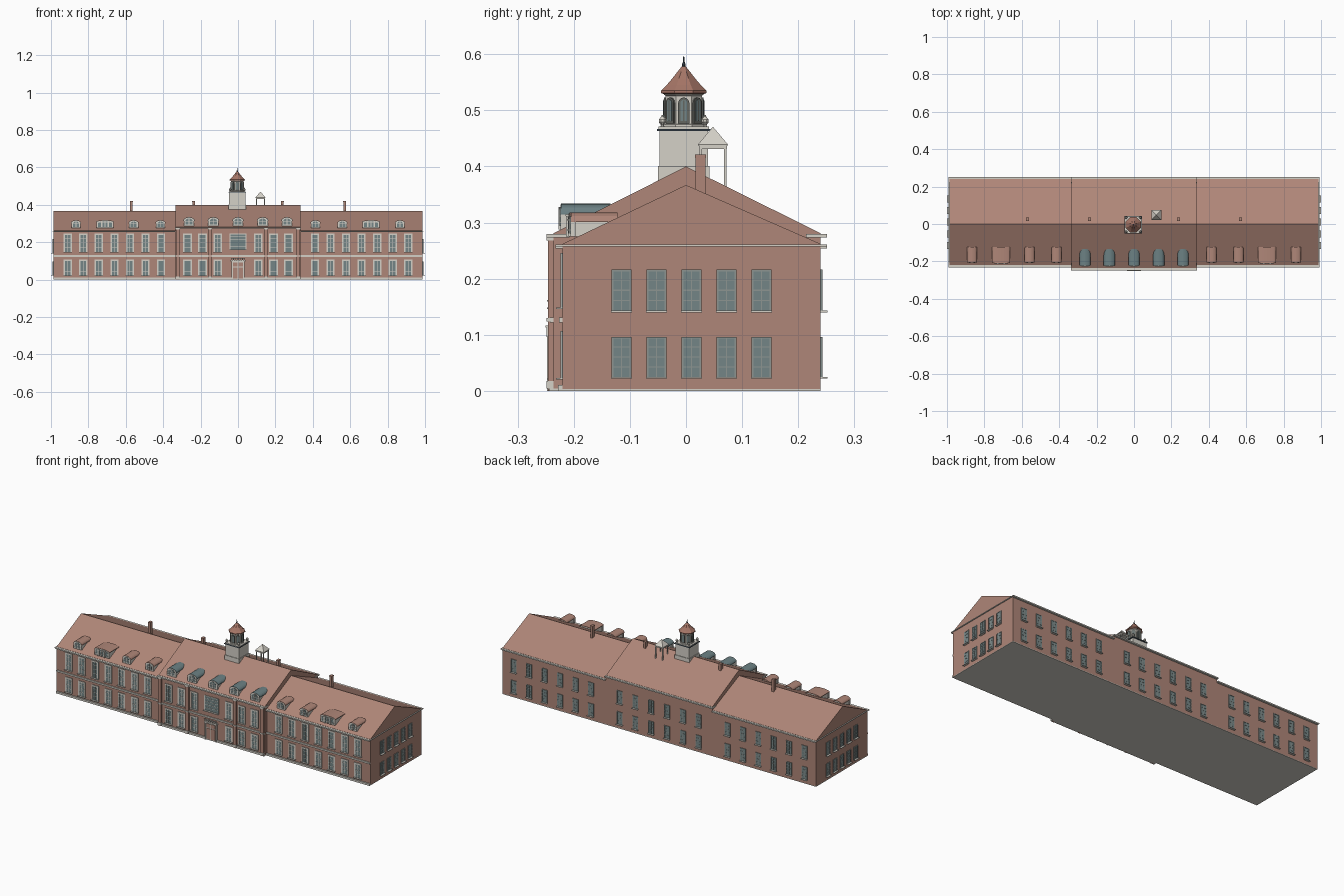
import bpy, bmesh, math
from mathutils import Matrix, Vector

cube = bpy.data.objects.get("Cube")
if cube:
    bpy.data.objects.remove(cube)


def material(name, *rgb):
    m = bpy.data.materials.new(name)
    m.use_nodes = True
    m.diffuse_color = (*rgb, 1)
    m.node_tree.nodes["Principled BSDF"].inputs["Base Color"].default_value = (*rgb, 1)
    return m


BRICK = material("brick", .43, .24, .188)
ROOF = material("roof_red", .43, .24, .188)
TRIM = material("pale_trim", .66, .635, .575)
GLASS = material("teal_glass", .175, .235, .24)
SASH = material("grey_sash", .27, .30, .285)
SLATE = material("blue_slate", .15, .22, .23)
COPPER = material("copper_red", .38, .18, .135)
STONE = material("grey_stone", .13, .135, .12)
IRON = material("dark_iron", .05, .075, .10)


class Part:
    """Collects boxes, prisms and turned shapes into one named object."""
    def __init__(self, name):
        self.name, self.bm, self.mats = name, bmesh.new(), []

    def paint(self, faces, mat):
        if mat not in self.mats:
            self.mats.append(mat)
        for f in faces:
            f.material_index = self.mats.index(mat)

    def prism(self, pts, y0, y1, mat, M=Matrix()):
        # x-z outline extruded along y
        a, b = [[self.bm.verts.new(M @ Vector((x, y, z))) for x, z in pts] for y in (y0, y1)]
        n = len(pts)
        faces = [self.bm.faces.new(a), self.bm.faces.new(b[::-1])]
        faces += [self.bm.faces.new((a[i], b[i], b[(i + 1) % n], a[(i + 1) % n])) for i in range(n)]
        self.paint(faces, mat)

    def box(self, x0, x1, y0, y1, z0, z1, mat, M=Matrix()):
        self.prism([(x0, z0), (x1, z0), (x1, z1), (x0, z1)], y0, y1, mat, M)

    def lathe(self, profile, sides, mat, M=Matrix()):
        turn = [2 * math.pi * (i + .5) / sides for i in range(sides)]
        rings = [[self.bm.verts.new(M @ Vector((r * math.cos(t), r * math.sin(t), z))) for t in turn]
                 for r, z in profile]
        faces = [self.bm.faces.new(rings[0]), self.bm.faces.new(rings[-1])]
        for a, b in zip(rings, rings[1:]):
            faces += [self.bm.faces.new((a[i], a[(i + 1) % sides], b[(i + 1) % sides], b[i]))
                      for i in range(sides)]
        self.paint(faces, mat)

    def finish(self):
        bmesh.ops.recalc_face_normals(self.bm, faces=self.bm.faces)
        mesh = bpy.data.meshes.new(self.name)
        self.bm.to_mesh(mesh)
        self.bm.free()
        for m in self.mats:
            mesh.materials.append(m)
        obj = bpy.data.objects.new(self.name, mesh)
        bpy.context.collection.objects.link(obj)


def at(x, y, z=0, turn=0):
    return Matrix.Translation((x, y, z)) @ Matrix.Rotation(math.radians(turn), 4, 'Z')


def arch(w, z0, spring, rise, n=10):
    return [(-w, z0), (w, z0)] + [(w * math.cos(math.pi * i / n), spring + rise * math.sin(math.pi * i / n))
                                  for i in range(n + 1)]


ALONG_X = Matrix.Rotation(math.radians(90), 4, 'Z')   # prism x -> y, prism y -> -x
END, MID, FRONT, MIDFRONT, BACK = .987, .335, -.22, -.236, .24
WING_EAVE, WING_RIDGE, MID_EAVE, MID_RIDGE = .262, .367, .281, .40


# Brick block with gable ends, roof slab, eaves cornice, band course and plinth
def block(name, x0, x1, front, eave, ridge):
    p = Part(name + "_walls")
    p.prism([(front, .003), (BACK, .003), (BACK, eave - .004), (0, ridge - .004), (front, eave - .004)],
            -x1, -x0, BRICK, ALONG_X)
    p.box(x0, x1, front, BACK, 0, .004, TRIM)
    p.finish()
    r = Part(name + "_roof")
    r.prism([(front, eave - .005), (0, ridge - .005), (BACK, eave - .005), (BACK, eave), (0, ridge), (front, eave)],
            -x1, -x0, ROOF, ALONG_X)
    r.finish()
    c = Part(name + "_trim")
    for y0, y1 in ((front - .013, front), (BACK, BACK + .011)):
        c.box(x0, x1, y0, y1, eave - .008, eave - .001, TRIM)
    c.box(x0, x1, front - .006, front, .122, .131, TRIM)
    c.box(x0, x1, front - .008, front, 0, .011, TRIM)
    return c


for side, s in (("left", 1), ("right", -1)):
    lo, hi = sorted((s * MID, s * END))
    trim = block(side + "_wing", lo, hi, FRONT, WING_EAVE, WING_RIDGE)
    e0, e1 = sorted((s * END, s * (END + .005)))
    trim.box(e0, e1, FRONT - .013, BACK + .011, .257, .261, TRIM)
    trim.finish()
mid_trim = block("centre", -MID, MID, MIDFRONT, MID_EAVE, MID_RIDGE)
# Cornice returns beside the wing roofs
for s in (-1, 1):
    x0, x1 = sorted((s * (MID - .004), s * (MID + .003)))
    mid_trim.box(x0, x1, .214, BACK + .011, .273, .28, TRIM)
    mid_trim.box(x0, x1, MIDFRONT - .013, -.208, .273, .28, TRIM)
mid_trim.finish()

# Brick pilasters with pale caps and bases
pil = Part("pilasters")
for x in (-.322, -.15, .15, .322):
    pil.box(x - .01, x + .01, MIDFRONT - .01, MIDFRONT, 0, .274, BRICK)
    for z, h in ((.004, .014), (.124, .006), (.268, .006)):
        pil.box(x - .011, x + .011, MIDFRONT - .013, MIDFRONT, z, z + h, TRIM)
pil.finish()


# Sash windows: flush glass, frame, glazing bars and projecting sill
def window(p, M, w, z0, z1, frame, t, cols=2, rows=4):
    h = w / 2
    p.box(-h, h, -.0015, .002, z0, z1, GLASS, M)
    for x0, x1, a, b in ((-h, t - h, z0, z1), (h - t, h, z0, z1), (-h, h, z1 - t, z1)):
        p.box(x0, x1, -.0035, 0, a, b, frame, M)
    for i in range(1, cols):
        x = -h + w * i / cols
        p.box(x - .001, x + .001, -.0025, 0, z0, z1, frame, M)
    for i in range(1, rows):
        z = z0 + (z1 - z0) * i / rows
        p.box(-h, h, -.0025, 0, z - .001, z + .001, frame, M)
    p.box(-h - .001, h + .001, -.012, 0, z0 - .003, z0, TRIM, M)


front = Part("front_windows")
back = Part("back_windows")
ends = Part("end_windows")
for s in (-1, 1):
    for z0, z1 in ((.023, .107), (.149, .246)):
        for i in range(7):
            window(front, at(s * (.412 + .083 * i), FRONT), .044, z0, z1, TRIM, .008)
        for x in (.109, .19, .27):
            window(front, at(s * x, MIDFRONT), .046, z0, z1, TRIM, .008)
    for z0, z1 in ((.025, .096), (.143, .216)):
        for i in range(6):
            window(back, at(s * (.43 + .097 * i), BACK, 0, 180), .035, z0, z1, SASH, .003)
        for x in (.05, .15, .248):
            window(back, at(s * x, BACK, 0, 180), .035, z0, z1, SASH, .003)
        for i in range(5):
            window(ends, at(s * END, -.115 + .0624 * i, 0, s * 90), .035, z0, z1, SASH, .003)
window(front, at(0, MIDFRONT), .09, .162, .246, TRIM, .004, 2, 5)
for p in (front, back, ends):
    p.finish()

# Entrance with panelled leaves and a small balustrade
door = Part("entrance")
D = at(0, MIDFRONT)
door.box(-.036, .036, -.007, 0, .003, .1, TRIM, D)
for s in (-1, 1):
    x0, x1 = sorted((s * .002, s * .028))
    door.box(x0, x1, -.009, 0, .006, .066, BRICK, D)
    door.box(x0, x1, -.009, 0, .071, .092, BRICK, D)
    x0, x1 = sorted((s * .031, s * .036))
    door.box(x0, x1, -.012, 0, 0, .097, TRIM, D)
door.box(-.039, .039, -.013, 0, .096, .104, TRIM, D)
for i in range(7):
    x = -.036 + .012 * i
    door.box(x - .002, x + .002, -.013, -.009, .104, .116, TRIM, D)
door.box(-.038, .038, -.014, -.008, .113, .117, TRIM, D)
door.finish()


# Arched dormers: pale cheeks and face, curved cover, glazed front
def dormer(p, x, y0, y1, w, base, spring, top, cover):
    M = at(x, 0)
    rise = top - spring
    p.prism(arch(w - .005, base, spring, rise - .003), y0 + .004, y1, TRIM, M)
    p.prism(arch(w, spring - .002, spring, rise), y0 + .001, y1, cover, M)
    p.prism(arch(w - .002, base, spring, rise - .002), y0, y0 + .01, TRIM, M)
    p.prism(arch(w - .011, base + .006, spring - .004, rise - .003), y0 - .0015, y0 + .005, GLASS, M)
    p.box(-.0015, .0015, y0 - .003, y0, base, top - .006, TRIM, M)
    for z in (base + .012, spring - .004):
        p.box(.01 - w, w - .01, y0 - .003, y0, z - .001, z + .001, TRIM, M)


dormers = Part("centre_dormers")
for x in (-.262, -.132, 0, .132, .262):
    dormer(dormers, x, -.224, -.135, .03, .288, .316, .334, SLATE)
dormers.finish()
dormers = Part("wing_dormers")
for s in (-1, 1):
    for x in (.414, .558, .866):
        dormer(dormers, s * x, -.206, -.122, .027, .275, .303, .318, ROOF)
    dormer(dormers, s * .711, -.209, -.122, .048, .275, .309, .318, ROOF)
    for u in (-.018, .018):
        dormers.box(u - .004, u + .004, -.214, -.2, .275, .312, TRIM, at(s * .711, 0))
dormers.finish()

# Chimneys
chim = Part("chimneys")
for x in (-.57, -.237, .237, .57):
    M = at(x, .026)
    chim.box(-.007, .007, -.009, .009, .34, .416, BRICK, M)
    chim.box(-.008, .008, -.01, .01, .415, .421, BRICK, M)
chim.finish()

# Cupola: square base, corner urns, eight-sided lantern, bell roof
cup = Part("cupola_base")
C = at(-.004, -.004)
for h, z0, z1, mat in ((.046, .35, .401, TRIM), (.043, .4, .464, TRIM), (.048, .463, .467, IRON),
                       (.045, .467, .471, TRIM)):
    cup.box(-h, h, -h, h, z0, z1, mat, C)
for sx in (-1, 1):
    for sy in (-1, 1):
        cup.lathe([(.004, .47), (.003, .474), (.007, .479), (.007, .484), (.003, .488), (.001, .492)],
                  8, TRIM, C @ at(sx * .038, sy * .038))
cup.finish()
lan = Part("cupola_lantern")
lan.lathe([(.038, .47), (.038, .475), (.035, .476), (.035, .526), (.038, .528), (.038, .532)], 8, TRIM, C)
for i in range(8):
    M = C @ at(0, 0, 0, 45 * i) @ at(0, -.0323)
    lan.prism(arch(.01, .477, .513, .01, 6), -.003, .002, STONE, M)
    lan.prism(arch(.006, .481, .513, .006, 6), -.004, .002, GLASS, M)
    lan.box(-.001, .001, -.005, 0, .481, .518, STONE, M)
lan.finish()
bell = Part("cupola_roof")
bell.lathe([(.036, .528), (.044, .531), (.044, .535), (.033, .545), (.022, .557), (.012, .569), (.004, .578)],
           8, COPPER, C)
bell.lathe([(.002, .575), (.004, .581), (.002, .585), (.0008, .597)], 8, IRON, C)
bell.finish()

# Small open canopy behind the ridge
can = Part("roof_canopy")
K = at(.12, .048)
for sx in (-1, 1):
    for sy in (-1, 1):
        can.box(-.0025, .0025, -.0025, .0025, .36, .438, TRIM, K @ at(sx * .022, sy * .022))
can.box(-.025, .025, -.025, .025, .431, .437, TRIM, K)
can.lathe([(.038, .437), (.038, .439), (.001, .47)], 4, TRIM, K)
can.finish()
